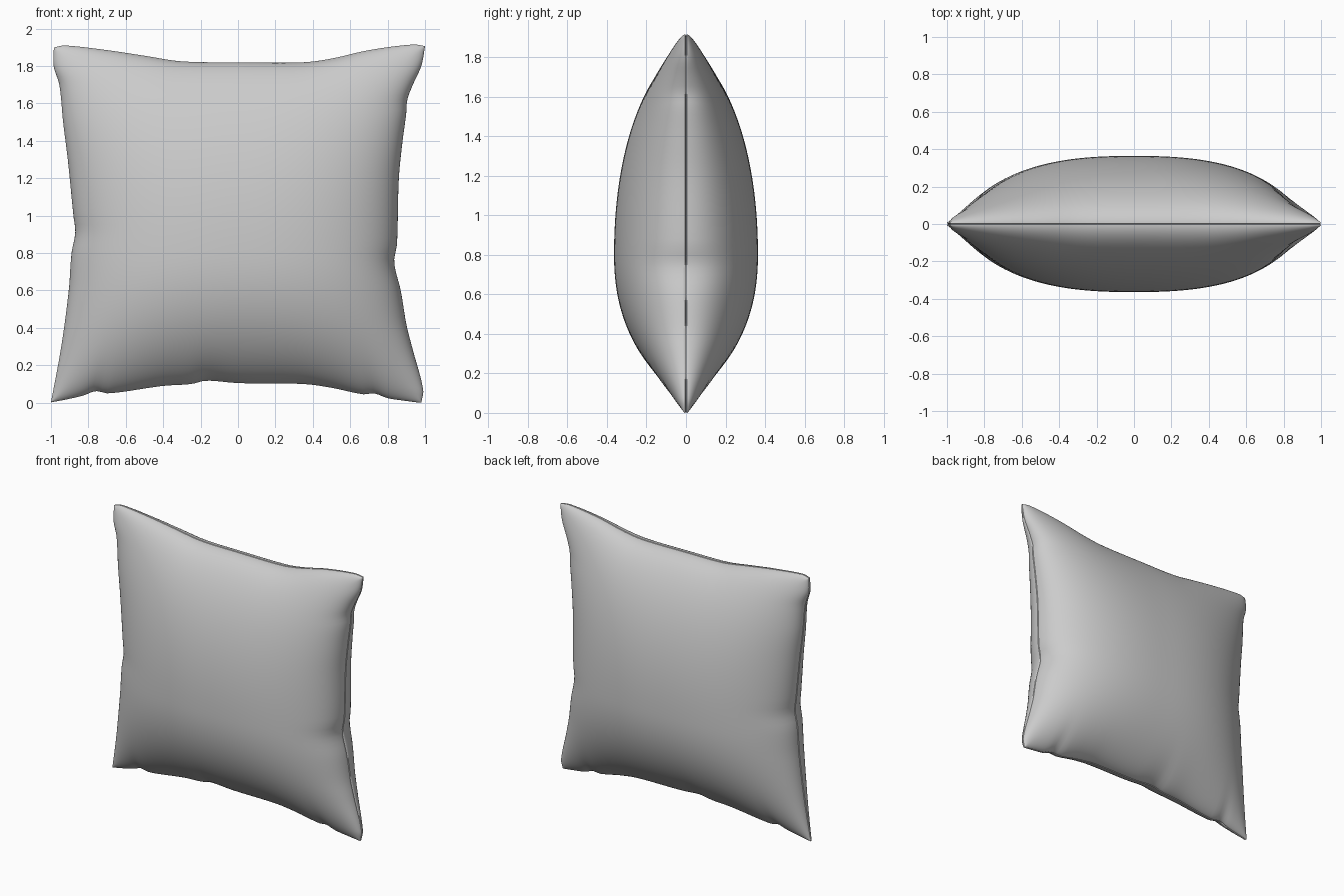
import bpy
import bmesh
import math

old = bpy.data.objects.get("Cube")
if old:
    bpy.data.objects.remove(old, do_unlink=True)

SEGMENTS = 80       # cells along each side
DEPTH = 0.347       # bulge of each half
ROLL = 0.013        # rounded roll along the seam
GAP = 0.004         # half width of the seam groove
MIDDLE = 0.953      # height of the centre
FULLEST = -0.18     # where the stuffing is deepest, below the middle

# Seam outline: height along top and bottom, x along the two sides
TOP = [(-.985, 1.9), (-.93, 1.91), (-.7, 1.885), (-.5, 1.855), (-.3, 1.825), (0, 1.82),
       (.35, 1.82), (.5, 1.84), (.7, 1.885), (.93, 1.915), (1, 1.905)]
BOTTOM = [(-1, 0), (-.9, .02), (-.82, .04), (-.76, .062), (-.69, .05), (-.4, .09),
          (-.25, .1), (-.17, .118), (0, .105), (.35, .1), (.5, .08), (.67, .045),
          (.73, .05), (.8, .025), (.9, .01), (.98, 0)]
RIGHT_SIDE = [(0, -1), (.3, -.945), (.6, -.905), (.8, -.89), (.91, -.87), (1, -.88),
              (1.3, -.91), (1.5, -.935), (1.7, -.955), (1.8, -.985), (1.9, -.985)]
LEFT_SIDE = [(0, .98), (.07, .99), (.3, .93), (.42, .9), (.6, .87), (.75, .835),
             (.85, .85), (1.2, .86), (1.4, .88), (1.55, .9), (1.62, .905),
             (1.7, .935), (1.8, .98), (1.905, 1)]


def mix(a, b, t):
    return a + (b - a) * t


def smooth_curve(points, t):
    """Smooth interpolation through the outline points."""
    def slope(k):
        a, b = points[max(k - 1, 0)], points[min(k + 1, len(points) - 1)]
        return (b[1] - a[1]) / (b[0] - a[0])
    k = 0
    while k < len(points) - 2 and t > points[k + 1][0]:
        k += 1
    (t0, p0), (t1, p1) = points[k], points[k + 1]
    w = t1 - t0
    s = min(max((t - t0) / w, 0), 1)
    ease = s * s * (3 - 2 * s)
    return (mix(p0, p1, ease) + w * slope(k) * s * (1 - s) ** 2
            - w * slope(k + 1) * s * s * (1 - s))


def outline_patch(u, v):
    """Smooth pinched square whose rim wrinkles fade quickly inward."""
    arc_x = 0.99 - 0.125 * (1 - v * v)
    arc_z = MIDDLE - 0.1 * (1 - u * u)
    side_curve = LEFT_SIDE if u > 0 else RIGHT_SIDE
    end_curve = TOP if v > 0 else BOTTOM
    wrinkle_x = smooth_curve(side_curve, MIDDLE * (1 + v)) - math.copysign(arc_x, u)
    wrinkle_z = smooth_curve(end_curve, 0.99 * u) - MIDDLE - math.copysign(arc_z, v)
    return u * arc_x + abs(u) ** 7 * wrinkle_x, MIDDLE + v * arc_z + abs(v) ** 7 * wrinkle_z


def bulge(u, v):
    """Stuffing depth plus the rounded roll beside the seam."""
    across = max(1 - abs(u) ** 2.5, 0) ** 0.54
    if v > FULLEST:
        upright = max(1 - ((v - FULLEST) / (1 - FULLEST)) ** 2.1, 0) ** 0.6
    else:
        upright = max(1 - ((FULLEST - v) / (1 + FULLEST)) ** 2.2, 0) ** 0.75
    roll = max(1 - max(abs(u), abs(v)) ** 40, 0) ** 0.5
    return DEPTH * across * upright + ROLL * roll


# Two stuffed halves, denser toward the seam
bm = bmesh.new()
steps = [math.sin(math.pi / 2 * (2 * i / SEGMENTS - 1)) for i in range(SEGMENTS + 1)]
rims = []
n = SEGMENTS
border = ([(i, 0) for i in range(n)] + [(n, j) for j in range(n)]
          + [(i, n) for i in range(n, 0, -1)] + [(0, j) for j in range(n, 0, -1)])
for side in (-1, 1):
    grid = []
    for u in steps:
        column = []
        for v in steps:
            x, z = outline_patch(u, v)
            column.append(bm.verts.new((x, side * (GAP + bulge(u, v)), z)))
        grid.append(column)
    for i in range(n):
        for j in range(n):
            bm.faces.new((grid[i][j], grid[i + 1][j], grid[i + 1][j + 1], grid[i][j + 1]))
    rims.append([grid[i][j] for i, j in border])

# Seam groove sunk between the two halves
groove = [bm.verts.new((p.co.x * 0.992, 0, mix(MIDDLE, p.co.z, 0.992))) for p in rims[0]]
for rim in rims:
    for k in range(len(groove)):
        m = (k + 1) % len(groove)
        bm.faces.new((rim[k], rim[m], groove[m], groove[k]))
bmesh.ops.recalc_face_normals(bm, faces=bm.faces)

mesh = bpy.data.meshes.new("cushion")
bm.to_mesh(mesh)
bm.free()
cushion = bpy.data.objects.new("cushion", mesh)
bpy.context.collection.objects.link(cushion)

# Plain grey fabric
fabric = bpy.data.materials.new("grey fabric")
fabric.use_nodes = True
colour = (0.6, 0.6, 0.6, 1)
fabric.diffuse_color = colour
fabric.node_tree.nodes["Principled BSDF"].inputs["Base Color"].default_value = colour
mesh.materials.append(fabric)

bpy.ops.object.select_all(action="DESELECT")
cushion.select_set(True)
bpy.context.view_layer.objects.active = cushion
bpy.ops.object.shade_smooth_by_angle(angle=math.radians(60))
